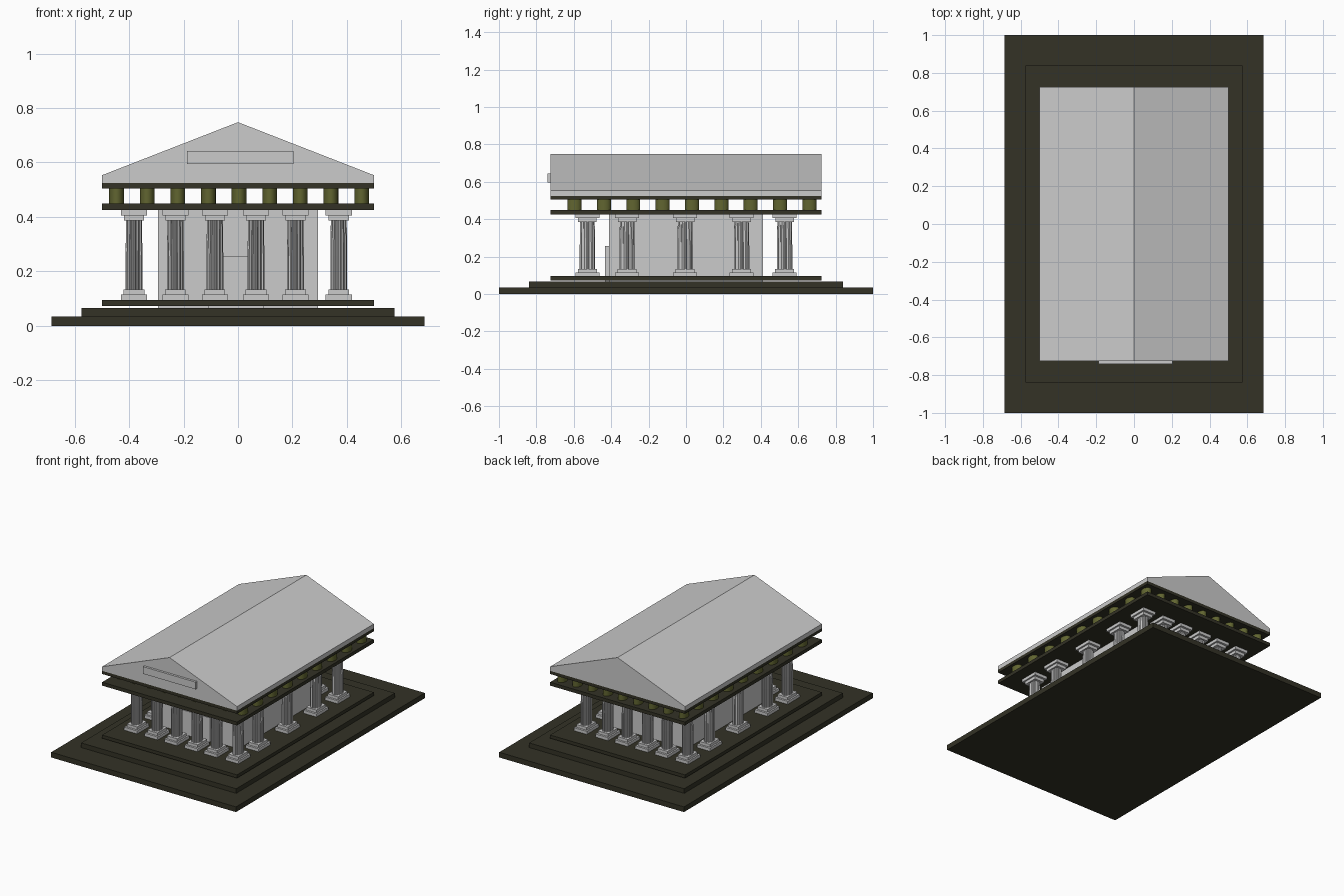
import bpy, bmesh, math

cube = bpy.data.objects.get("Cube")
if cube:
    bpy.data.objects.remove(cube, do_unlink=True)


def material(name, rgb):
    m = bpy.data.materials.new(name)
    m.use_nodes = True
    m.diffuse_color = (*rgb, 1)
    m.node_tree.nodes["Principled BSDF"].inputs["Base Color"].default_value = (*rgb, 1)
    return m


MARBLE = material("pale grey marble", (0.6, 0.6, 0.6))
STONE = material("dark stone", (0.033, 0.032, 0.019))
OLIVE = material("olive", (0.12, 0.13, 0.03))


def make_object(name, bm, mat):
    bmesh.ops.recalc_face_normals(bm, faces=bm.faces)
    mesh = bpy.data.meshes.new(name)
    bm.to_mesh(mesh)
    bm.free()
    mesh.materials.append(mat)
    obj = bpy.data.objects.new(name, mesh)
    bpy.context.collection.objects.link(obj)
    return obj


def add_box(bm, x0, x1, y0, y1, z0, z1):
    verts = bmesh.ops.create_cube(bm, size=1)["verts"]
    for v in verts:
        v.co.x = x1 if v.co.x > 0 else x0
        v.co.y = y1 if v.co.y > 0 else y0
        v.co.z = z1 if v.co.z > 0 else z0


def box(name, mat, *bounds):
    bm = bmesh.new()
    add_box(bm, *bounds)
    return make_object(name, bm, mat)


def slab(name, mat, hx, hy, z0, z1):
    return box(name, mat, -hx, hx, -hy, hy, z0, z1)


def place(name, source, x, y):
    obj = bpy.data.objects.new(name, source.data)
    obj.location = (x, y, 0)
    bpy.context.collection.objects.link(obj)


# Stepped base
slab("bottom_step", STONE, 0.685, 1, 0, 0.035)
slab("middle_step", STONE, 0.575, 0.84, 0.035, 0.066)
slab("top_step", STONE, 0.5, 0.725, 0.073, 0.095)

# Inner chamber and door
slab("chamber", MARBLE, 0.293, 0.413, 0.066, 0.428)
box("door", MARBLE, -0.11, 0.095, -0.433, -0.413, 0.066, 0.257)

# Entablature slabs
slab("architrave", STONE, 0.5, 0.725, 0.426, 0.449)
slab("cornice", STONE, 0.5, 0.725, 0.504, 0.525)

# Gabled roof, extruded from its end profile
bm = bmesh.new()
profile = [(-0.5, 0.525), (0.5, 0.525), (0.5, 0.553), (0, 0.748), (-0.5, 0.553)]
end = bm.faces.new([bm.verts.new((x, -0.725, z)) for x, z in profile])
extruded = bmesh.ops.extrude_face_region(bm, geom=[end])["geom"]
bmesh.ops.translate(bm, vec=(0, 1.45, 0),
                    verts=[g for g in extruded if isinstance(g, bmesh.types.BMVert)])
make_object("roof", bm, MARBLE)
box("pediment_plaque", MARBLE, -0.188, 0.204, -0.74, -0.724, 0.595, 0.643)

# Column: fluted shaft between stepped square base and capital
FLUTES = 12
bm = bmesh.new()
for hw, z0, z1 in [(0.048, 0.095, 0.115), (0.038, 0.115, 0.134),
                   (0.037, 0.386, 0.406), (0.048, 0.406, 0.426)]:
    add_box(bm, -hw, hw, -hw * 1.33, hw * 1.33, z0, z1)
rings = []
for z, r in [(0.13, 0.031), (0.257, 0.031), (0.39, 0.029)]:
    ring = []
    for i in range(FLUTES * 4):
        a = math.tau * i / (FLUTES * 4)
        rr = r * (0.86 if i % 4 in (2, 3) else 1)
        ring.append(bm.verts.new((rr * math.cos(a), rr * 1.33 * math.sin(a), z)))
    rings.append(ring)
for low, high in zip(rings, rings[1:]):
    for i in range(len(low)):
        j = (i + 1) % len(low)
        bm.faces.new((low[i], low[j], high[j], high[i]))
column = make_object("column", bm, MARBLE)

# Colonnade around the chamber
COLUMN_X = [-0.382, -0.23, -0.085, 0.066, 0.211, 0.37]
COLUMN_Y = [-0.527, -0.315, -0.005, 0.297, 0.527]
spots = [(x, y) for x in COLUMN_X for y in COLUMN_Y
         if x in (COLUMN_X[0], COLUMN_X[-1]) or y in (COLUMN_Y[0], COLUMN_Y[-1])]
column.location = (*spots[0], 0)
for x, y in spots[1:]:
    place("column", column, x, y)

# Frieze drums around the edge between the two slabs
bm = bmesh.new()
bmesh.ops.create_cone(bm, cap_ends=True, segments=32, radius1=0.027, radius2=0.027, depth=0.057)
for v in bm.verts:
    v.co.y *= 1.38
    v.co.z += 0.4765
for f in bm.faces:
    f.smooth = abs(f.normal.z) < 0.5
drum = make_object("frieze_drum", bm, OLIVE)
bpy.context.view_layer.objects.active = drum
drum.select_set(True)
bpy.ops.object.shade_smooth_by_angle()

N = 9
drum_spots = [(-0.446 + 0.1125 * i, -0.596 + 0.157 * j) for i in range(N) for j in range(N)
              if i in (0, N - 1) or j in (0, N - 1)]
drum.location = (*drum_spots[0], 0)
for x, y in drum_spots[1:]:
    place("frieze_drum", drum, x, y)
